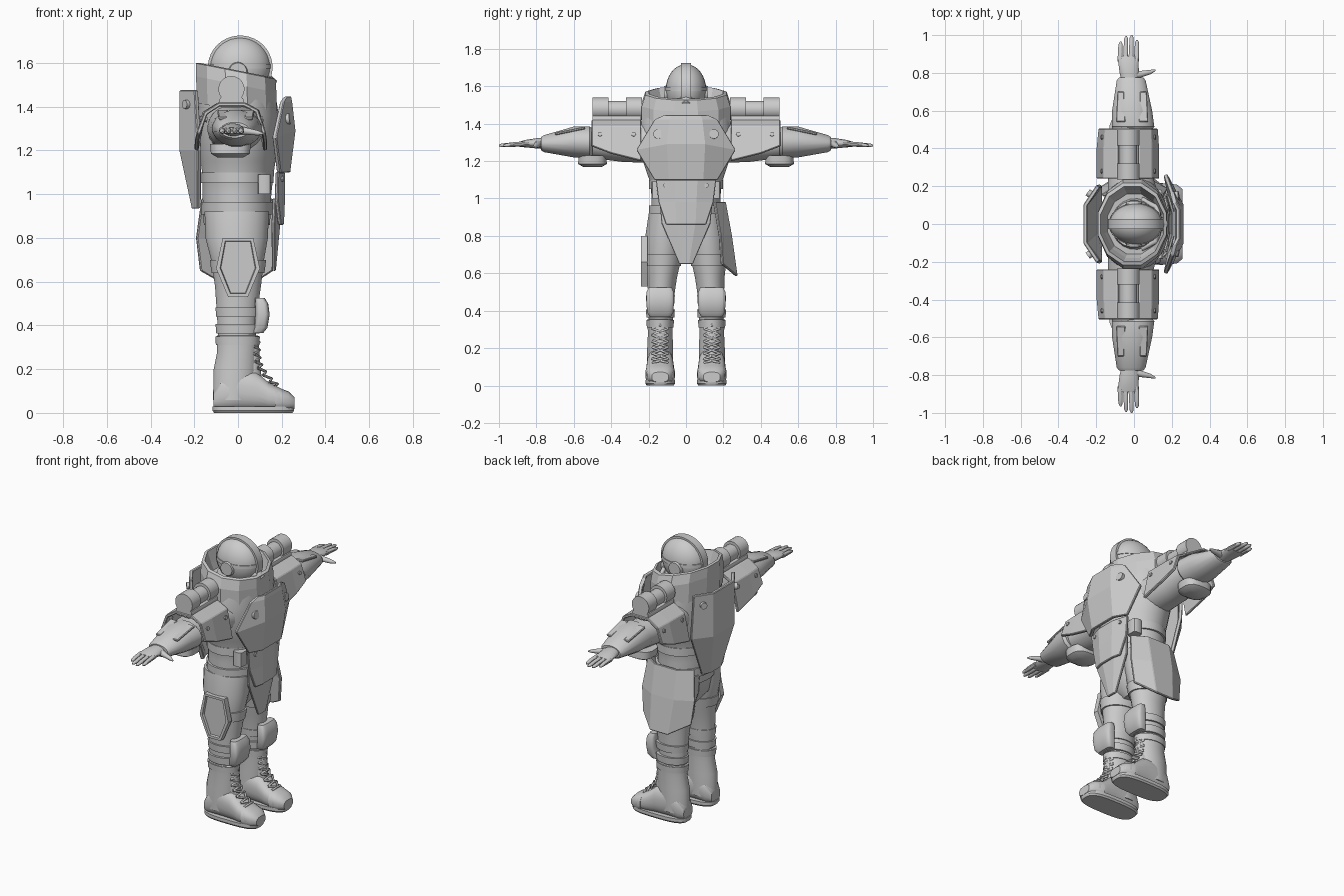
import bpy, bmesh, math
from mathutils import Vector

grey = bpy.data.materials.new("suit_grey")
grey.diffuse_color = (0.6, 0.6, 0.6, 1)


def finish(name, bm, smooth=True, angle=35):
    bmesh.ops.recalc_face_normals(bm, faces=bm.faces)
    me = bpy.data.meshes.new(name)
    bm.to_mesh(me)
    bm.free()
    ob = bpy.data.objects.new(name, me)
    bpy.context.collection.objects.link(ob)
    me.materials.append(grey)
    if smooth:
        bpy.ops.object.select_all(action='DESELECT')
        ob.select_set(True)
        bpy.context.view_layer.objects.active = ob
        bpy.ops.object.shade_smooth_by_angle(angle=math.radians(angle))
    return ob


def loft(name, rings, axis='z', n=24, power=1.0, tilt=0.0, smooth=True):
    """Rings are (position on axis, centre a, centre b, radius a, radius b)."""
    bm = bmesh.new()
    loops = []
    for t, ca, cb, ra, rb in rings:
        loop = []
        for i in range(n):
            w = 2 * math.pi * (i + 0.5) / n
            c, s = math.cos(w), math.sin(w)
            a = ca + ra * math.copysign(abs(c) ** power, c)
            b = cb + rb * math.copysign(abs(s) ** power, s)
            co = {'z': (a, b, t + tilt * a), 'y': (a, t, b), 'x': (t, a, b)}[axis]
            loop.append(bm.verts.new(co))
        loops.append(loop)
    for p, q in zip(loops, loops[1:]):
        for i in range(n):
            bm.faces.new((p[i], p[(i + 1) % n], q[(i + 1) % n], q[i]))
    bm.faces.new(loops[0])
    bm.faces.new(loops[-1])
    return finish(name, bm, smooth)


def plate(name, rows, thick=0.02, bevel=0.004):
    """Folded sheet armour from rows of points."""
    bm = bmesh.new()
    vs = [[bm.verts.new(p) for p in r] for r in rows]
    for p, q in zip(vs, vs[1:]):
        for i in range(len(p) - 1):
            bm.faces.new((p[i], p[i + 1], q[i + 1], q[i]))
    ob = finish(name, bm, False)
    m = ob.modifiers.new("thickness", 'SOLIDIFY')
    m.thickness, m.offset = thick, 0
    b = ob.modifiers.new("edge", 'BEVEL')
    b.width, b.segments, b.limit_method = bevel, 1, 'ANGLE'
    return ob


def sym(z, yi, xi, yo, xo, zo=None):
    """Row of four points mirrored across the centre plane."""
    zo = z if zo is None else zo
    return [(xo, -yo, zo), (xi, -yi, z), (xi, yi, z), (xo, yo, zo)]


def rod(name, a, b, r, n=16, r2=None):
    a, b = Vector(a), Vector(b)
    bm = bmesh.new()
    bmesh.ops.create_cone(bm, cap_ends=True, segments=n, radius1=r,
                          radius2=r if r2 is None else r2, depth=(b - a).length)
    q = (b - a).to_track_quat('Z', 'Y')
    for v in bm.verts:
        v.co = q @ v.co + (a + b) / 2
    return finish(name, bm)


def ellipsoid(name, c, r, n=28):
    bm = bmesh.new()
    bmesh.ops.create_uvsphere(bm, u_segments=n, v_segments=n // 2, radius=1)
    for v in bm.verts:
        v.co = Vector([c[i] + r[i] * v.co[i] for i in range(3)])
    return finish(name, bm)


def cords(name, lines, r):
    cu = bpy.data.curves.new(name, 'CURVE')
    cu.dimensions, cu.bevel_depth, cu.bevel_resolution = '3D', r, 1
    for pts in lines:
        sp = cu.splines.new('POLY')
        sp.points.add(len(pts) - 1)
        for p, co in zip(sp.points, pts):
            p.co = (*co, 1)
    cu.materials.append(grey)
    bpy.context.collection.objects.link(bpy.data.objects.new(name, cu))


# torso, pelvis and belts
loft("torso", [(0.86, -.005, 0, .152, .19), (1.0, -.005, 0, .158, .185), (1.08, 0, 0, .162, .19),
               (1.15, 0, 0, .172, .215), (1.26, 0, 0, .185, .25), (1.36, 0, 0, .187, .25),
               (1.44, -.005, 0, .18, .235)], n=32)
loft("pelvis", [(.68, 0, 0, .06, .06), (.76, 0, 0, .13, .15), (.9, -.005, 0, .15, .195)], n=32)
for z, h in ((.935, .028), (1.075, .025)):
    loft("waist_belt", [(z - h, -.003, 0, .166, .2), (z + h, -.003, 0, .168, .2)], n=32)
for s in (-1, 1):
    loft("belt_pouch", [(1.0, .12, s * .15, .03, .035), (1.09, .12, s * .15, .03, .035)], n=12, power=.5)

# tall open collar, tilted forward
loft("collar", [(1.38, -.005, 0, .19, .245), (1.5, -.008, 0, .19, .245), (1.56, -.01, 0, .188, .225),
                (1.565, -.01, 0, .172, .205), (1.5, -.005, 0, .155, .185), (1.46, 0, 0, .145, .165)],
     n=12, tilt=-.2, smooth=False)
loft("neck_ring", [(1.44, 0, 0, .13, .14), (1.5, 0, 0, .12, .125), (1.5, 0, 0, .1, .1)], n=20)

# helmet with crest, mask and ear cups
ellipsoid("helmet", (0.01, 0, 1.58), (.14, .108, .138), 32)
loft("helmet_crest", [(-.026, .01, 1.58, .148, .145), (.026, .01, 1.58, .148, .145)], 'y', 36)
loft("brow_band", [(1.575, .01, 0, .144, .112), (1.595, .01, 0, .143, .111)], n=32)
rod("mask_snout", (.09, 0, 1.53), (.165, 0, 1.49), .055, 16, .03)
for s in (-1, 1):
    rod("ear_cup", (0, s * .09, 1.56), (0, s * .118, 1.56), .048, 20, .04)
    cords("air_hose", [[(.13, s * .03, 1.5), (.12, s * .09, 1.47), (.04, s * .13, 1.46)]], .016)

# chest armour and front flaps
plate("chest_plate", [sym(1.445, .075, .232, .11, .215), sym(1.42, .085, .237, .165, .2),
                      sym(1.29, .1, .252, .262, .165, 1.26), sym(1.1, .09, .228, .165, .185)], .022)
plate("upper_flap", [sym(1.1, .06, .207, .16, .178), sym(.98, .055, .207, .145, .175),
                     sym(.86, .05, .202, .105, .19)], .016)
plate("lower_flap", [sym(.98, .05, .182, .14, .165), sym(.87, .05, .186, .13, .16),
                     sym(.65, .015, .165, .035, .162)], .016)
for s in (-1, 1):
    rod("chest_bolt", (.2, s * .145, 1.34), (.237, s * .15, 1.345), .025, 16)
    rod("flap_bolt", (.18, s * .11, 1.07), (.207, s * .11, 1.07), .012, 10)

# back armour
plate("back_plate", [sym(1.475, .1, -.257, .2, -.19), sym(1.2, .1, -.257, .205, -.175),
                     sym(.935, .045, -.2, .1, -.178)], .022)
for s in (-1, 1):
    rod("back_bolt", (-.22, s * .15, 1.41), (-.245, s * .168, 1.41), .02, 14)

# folded plate over one hip
plate("hip_plate", [[(-.165, .15, .98), (-.08, .205, .98), (.07, .205, .98), (.155, .15, .98)],
                    [(-.19, .18, .8), (-.08, .238, .8), (.07, .238, .8), (.175, .18, .8)],
                    [(-.172, .19, .65), (-.06, .268, .585), (.06, .268, .585), (.16, .19, .65)]], .016)

# holster panel on the opposite thigh: hexagon with raised centre
bm = bmesh.new()
hexa = [(-.07, .8), (.07, .8), (.1, .66), (.045, .53), (-.045, .53), (-.1, .66)]
f = bm.faces.new([bm.verts.new((x, -.205, z)) for x, z in hexa])
ext = bmesh.ops.extrude_face_region(bm, geom=[f])['geom']
bmesh.ops.translate(bm, verts=[e for e in ext if isinstance(e, bmesh.types.BMVert)], vec=(0, -.035, 0))
top = [e for e in ext if isinstance(e, bmesh.types.BMFace)]
bmesh.ops.inset_region(bm, faces=top, thickness=.018)
bmesh.ops.inset_region(bm, faces=top, thickness=.004, depth=.014)
bmesh.ops.recalc_face_normals(bm, faces=bm.faces)
finish("thigh_panel", bm, False)

for s in (-1, 1):
    # leg and straps
    loft("leg", [(.32, -.005, s * .135, .085, .064), (.45, -.005, s * .135, .092, .068),
                 (.58, 0, s * .127, .106, .08), (.7, -.002, s * .12, .122, .1),
                 (.8, -.006, s * .112, .144, .106), (.92, -.006, s * .1, .148, .1)])
    loft("thigh_strap", [(.64, 0, s * .123, .122, .096), (.7, 0, s * .12, .13, .105)])
    for z in (.385, .46):
        loft("knee_strap", [(z - .022, 0, s * .137, .1, .075), (z + .022, 0, s * .137, .104, .078)])
    # knee pad
    loft("knee_pad", [(.365, .09, s * .138, .025, .055), (.39, .105, s * .138, .03, .07),
                      (.45, .112, s * .138, .033, .075), (.5, .108, s * .138, .03, .073),
                      (.525, .1, s * .138, .022, .062)], n=24, power=.5)
    # boot
    y = s * .138
    loft("boot_shaft", [(.06, -.02, y, .095, .07), (.2, -.012, y, .1, .07), (.28, -.003, y, .093, .066),
                        (.352, -.002, y, .098, .07), (.355, -.002, y, .085, .06)])
    loft("boot_cuff", [(.31, -.002, y, .1, .072), (.35, -.002, y, .103, .074)])
    loft("boot_foot", [(-.112, y, .06, .045, .04), (-.08, y, .085, .066, .075), (0, y, .11, .07, .1),
                       (.08, y, .1, .072, .09), (.14, y, .075, .076, .065), (.2, y, .06, .076, .05),
                       (.235, y, .053, .066, .04), (.255, y, .045, .04, .025)], 'x', 24, .8)
    loft("boot_sole", [(0, .07, y, .18, .072), (.01, .07, y, .187, .08), (.03, .07, y, .187, .08)],
         n=32, power=.65)
    loft("toe_cap", [(.17, y, .06, .08, .06), (.23, y, .054, .07, .045), (.258, y, .045, .045, .027)],
         'x', 24, .75)
    # laces follow the shaft front and instep
    path = [(.092, .34), (.094, .305), (.095, .27), (.1, .235), (.112, .205), (.135, .172), (.165, .142), (.19, .122)]
    lines = []
    for (x0, z0), (x1, z1) in zip(path, path[1:]):
        for d in (-1, 1):
            lines.append([(x0 - .02, y - d * .042, z0), ((x0 + x1) / 2 + .004, y, (z0 + z1) / 2),
                          (x1 - .02, y + d * .042, z1)])
    cords("boot_laces", lines, .0065)
    loft("boot_tongue", [(.1, .06, y, .055, .04), (.2, .06, y, .045, .04), (.35, .055, y, .038, .04)], n=16)

    # sleeve and elbow pad
    loft("sleeve", [(s * .12, 0, 1.3, .14, .13), (s * .22, -.015, 1.3, .125, .11),
                    (s * .34, -.025, 1.29, .105, .095), (s * .54, -.02, 1.3, .095, .08)], 'y')
    loft("elbow_pad", [(1.168, -.035, s * .5, .06, .05), (1.185, -.035, s * .5, .09, .078),
                       (1.23, -.035, s * .5, .095, .075)], n=16, power=.7)
    # shoulder guard shell
    prof = [(-.19, 1.24), (-.155, 1.37), (-.09, 1.41), (.03, 1.41), (.09, 1.38), (.125, 1.24)]
    plate("shoulder_guard", [[(x, s * .24, z - (.04 if z < 1.3 else 0)) for x, z in prof],
                             [(x, s * .4, z) for x, z in prof],
                             [(x * .95, s * .505, z + (.04 if z < 1.3 else 0)) for x, z in prof]], .018)
    # canister on the shoulder
    loft("canister_base", [(s * .24, -.03, 1.42, .055, .025), (s * .5, -.03, 1.42, .055, .025)],
         'y', 16, .4)
    rod("canister", (-.03, s * .26, 1.475), (-.03, s * .49, 1.475), .047, 20)
    for a, b in ((.235, .32), (.415, .5)):
        rod("canister_cap", (-.03, s * a, 1.48), (-.03, s * b, 1.48), .06, 20)
    for x in (-.175, .115):
        for t in (.28, .46):
            rod("guard_bolt", (x * .8, s * t, 1.34), (x, s * t, 1.345), .012, 10)
    # gauntlet
    loft("gauntlet", [(s * .5, -.005, 1.3, .1, .075), (s * .515, -.005, 1.3, .115, .086),
                      (s * .6, -.01, 1.302, .108, .084), (s * .76, -.015, 1.293, .078, .046),
                      (s * .775, -.015, 1.293, .066, .036)], 'y', 16)
    for x in (-.07, .05):
        plate("gauntlet_plate", [[(x - .025, s * .54, 1.378), (x + .025, s * .54, 1.378)],
                                 [(x - .018, s * .7, 1.345), (x + .018, s * .7, 1.345)]], .014)
    # hand with fingers and thumb
    loft("palm", [(s * .75, -.02, 1.293, .045, .03), (s * .8, -.025, 1.295, .052, .028),
                  (s * .86, -.03, 1.293, .055, .02), (s * .89, -.03, 1.29, .05, .014)], 'y', 16)
    for i, tip in enumerate((.965, .995, 1.0, .975)):
        x = -.074 + i * .029
        loft("finger", [(s * .86, x, 1.292, .014, .014), (s * .93, x + .002, 1.288, .013, .012),
                        (s * (tip - .012), x + .003, 1.284, .01, .009),
                        (s * tip, x + .003, 1.283, .004, .004)], 'y', 10)
    loft("thumb", [(.0, s * .785, 1.293, .025, .022), (.045, s * .795, 1.287, .017, .016),
                   (.09, s * .805, 1.28, .012, .012), (.115, s * .815, 1.276, .004, .004)], 'x', 12)
